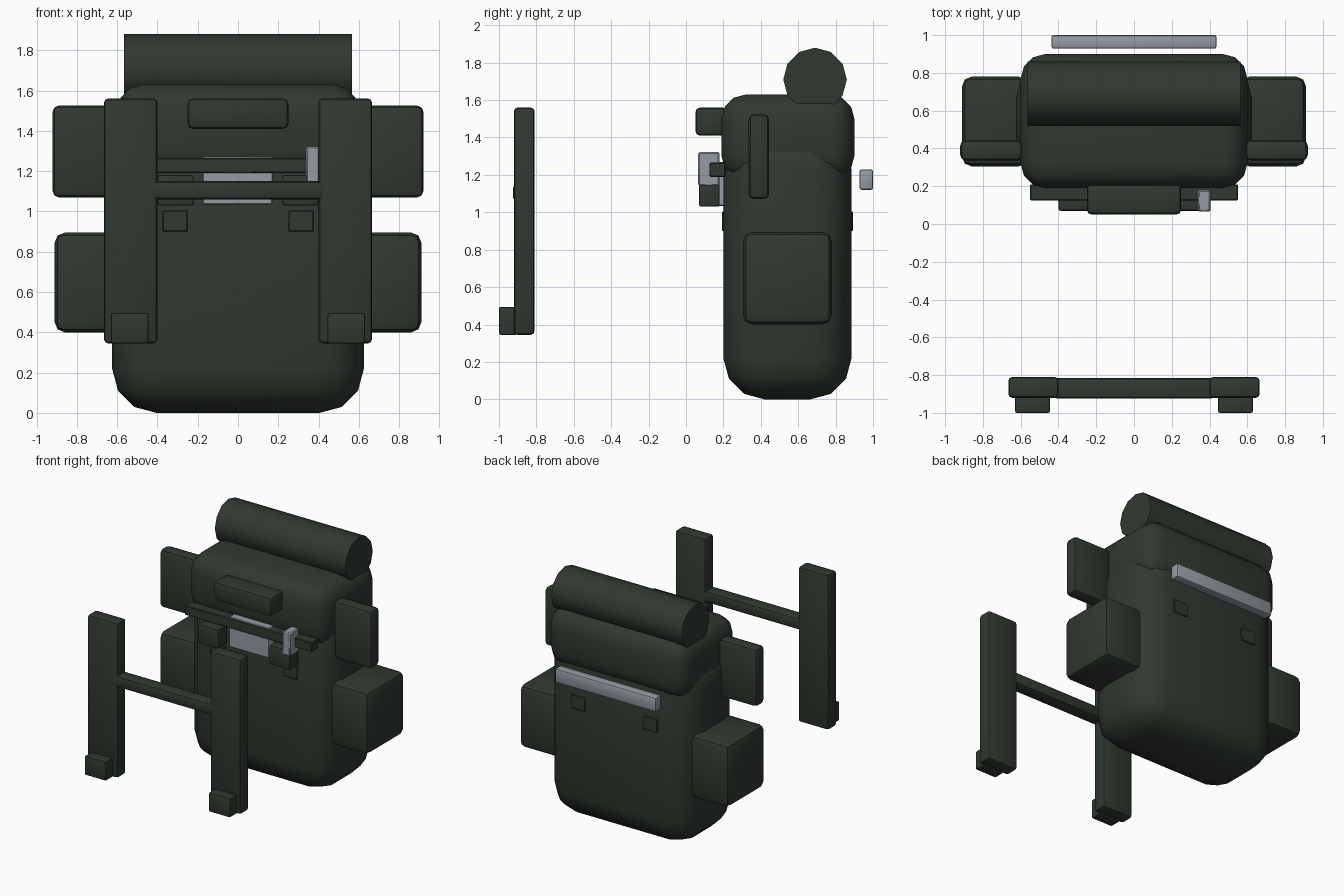
import bpy
import math

if "Cube" in bpy.data.objects:
    bpy.data.objects.remove(bpy.data.objects["Cube"], do_unlink=True)


def material(name, rgb):
    m = bpy.data.materials.new(name)
    m.use_nodes = True
    m.diffuse_color = (*rgb, 1)
    m.node_tree.nodes["Principled BSDF"].inputs["Base Color"].default_value = (*rgb, 1)
    return m


CLOTH = material("dark_green_cloth", (0.03, 0.04, 0.03))
METAL = material("grey_metal", (0.30, 0.33, 0.37))


def finish(ob, name, mat):
    ob.name = name
    ob.data.materials.append(mat)
    bpy.ops.object.shade_smooth_by_angle(angle=math.radians(42))
    return ob


def box(name, x, y, z, bevel, segments=2, mat=CLOTH):
    """Rounded box from its (min, max) range on each axis."""
    ranges = (x, y, z)
    bpy.ops.mesh.primitive_cube_add(size=1, location=[(a + b) / 2 for a, b in ranges])
    ob = bpy.context.object
    ob.scale = [b - a for a, b in ranges]
    bpy.ops.object.transform_apply(location=False, rotation=False, scale=True)
    mod = ob.modifiers.new("round", "BEVEL")
    mod.width, mod.segments, mod.limit_method = bevel, segments, "NONE"
    bpy.ops.object.modifier_apply(modifier=mod.name)
    return finish(ob, name, mat)


def pair(name, x, y, z, bevel, segments=2, mat=CLOTH):
    """The same box on both sides."""
    box("left_" + name, x, y, z, bevel, segments, mat)
    box("right_" + name, (-x[1], -x[0]), y, z, bevel, segments, mat)


# Main bag and lid
box("bag_body", (-.625, .625), (.2, .885), (0, 1.45), .22, 3)
box("bag_lid", (-.6, .6), (.19, .9), (1.17, 1.63), .13, 3)

# Bedroll on the lid
bpy.ops.mesh.primitive_cylinder_add(vertices=12, radius=.17, depth=1.13,
                                    location=(0, .69, 1.71),
                                    rotation=(0, math.pi / 2, 0))
bpy.ops.object.transform_apply(location=False, rotation=True, scale=False)
finish(bpy.context.object, "bedroll", CLOTH)

# Side pockets
pair("lower_pocket", (.56, .91), (.305, .78), (.4, .895), .05)
pair("upper_pocket", (.59, .92), (.335, .445), (1.07, 1.525), .03)

# Front details: pouch, rail, buckle plate, blocks and clip
box("lid_pouch", (-.25, .25), (.05, .22), (1.41, 1.56), .025)
box("front_rail", (-.55, .55), (.125, .21), (1.19, 1.265), .005, 1)
box("buckle_plate", (-.175, .17), (.14, .21), (1.035, 1.27), .005, 1, METAL)
pair("front_block", (.22, .4), (.07, .18), (1.03, 1.18), .01)
box("rail_clip", (.338, .405), (.065, .18), (1.14, 1.322), .008, 1, METAL)

# Stitched patches on both faces
pair("front_patch", (.25, .375), (.192, .23), (.9, 1.005), .005, 1)
pair("back_patch", (.25, .375), (.86, .893), (.9, 1.005), .005, 1)

# Metal bar behind the bag
box("back_bar", (-.437, .437), (.928, 1), (1.12, 1.23), .012, 2, METAL)

# Shoulder straps standing clear of the front
pair("shoulder_strap", (.4, .665), (-.92, -.81), (.345, 1.56), .02)
box("chest_strap", (-.425, .425), (-.925, -.815), (1.06, 1.15), .02)
pair("strap_end", (.445, .63), (-1, -.9), (.345, .495), .01)
